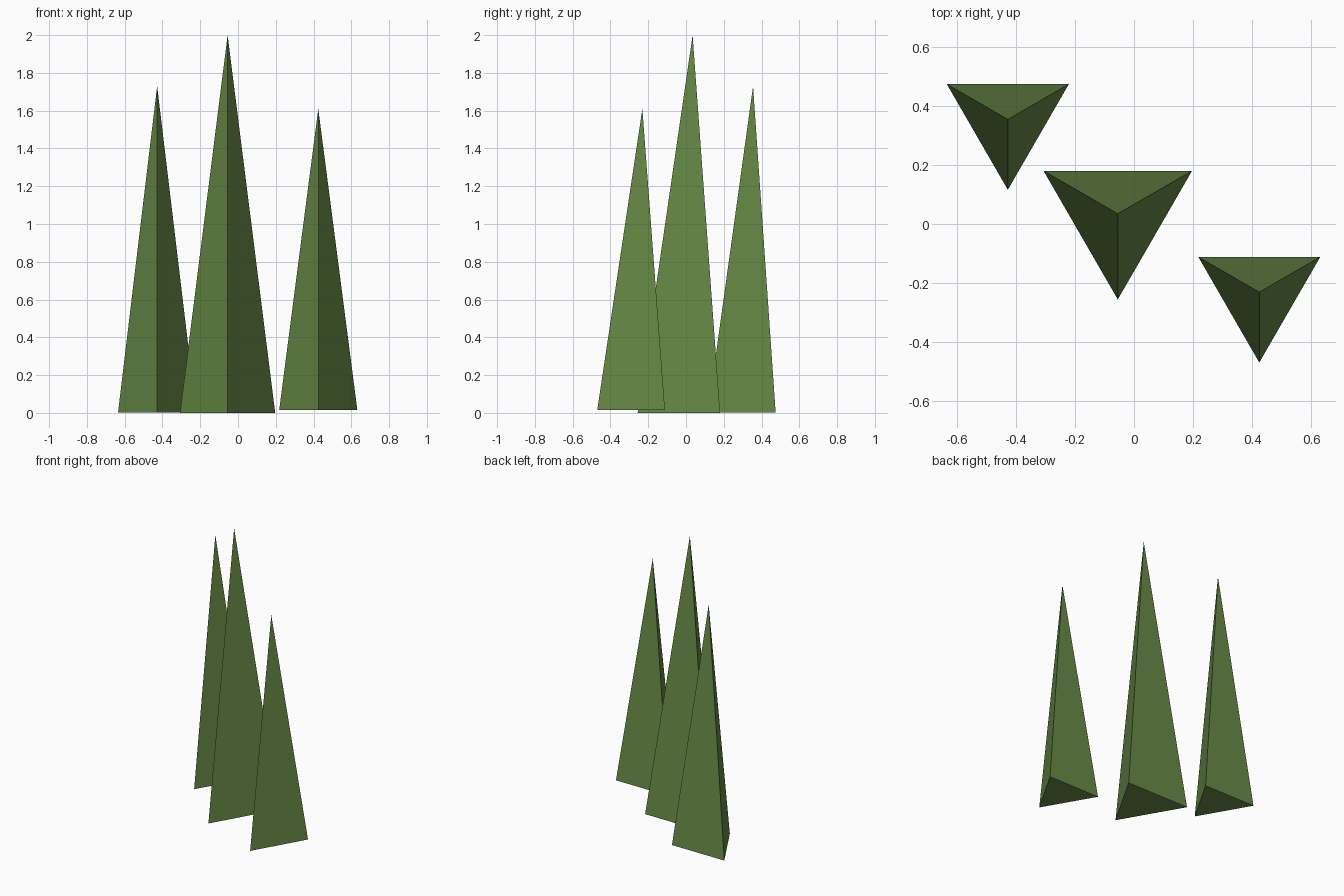
import bpy, bmesh, math

if "Cube" in bpy.data.objects:
    bpy.data.objects.remove(bpy.data.objects["Cube"])

green = bpy.data.materials.new("foliage_green")
green.diffuse_color = (0.14, 0.26, 0.063, 1.0)
green.use_nodes = True
green.node_tree.nodes["Principled BSDF"].inputs["Base Color"].default_value = green.diffuse_color


def tree(name, x, y, radius, bottom, top):
    """Three-sided spire with one corner pointing to the front."""
    bm = bmesh.new()
    base = []
    for i in range(3):
        a = math.radians(-90 + 120 * i)
        base.append(bm.verts.new((radius * math.cos(a), radius * math.sin(a), 0)))
    tip = bm.verts.new((0, 0, top - bottom))
    bm.faces.new(base[::-1])
    for i in range(3):
        bm.faces.new((base[i], base[(i + 1) % 3], tip))
    mesh = bpy.data.meshes.new(name)
    bm.to_mesh(mesh)
    bm.free()
    mesh.materials.append(green)
    obj = bpy.data.objects.new(name, mesh)
    obj.location = (x, y, bottom)
    bpy.context.collection.objects.link(obj)


# Row of three pointed trees
tree("back_left_tree", -0.428, 0.355, 0.239, 0.003, 1.73)
tree("middle_tree", -0.055, 0.035, 0.291, 0.0, 2.0)
tree("front_right_tree", 0.425, -0.231, 0.239, 0.014, 1.61)
